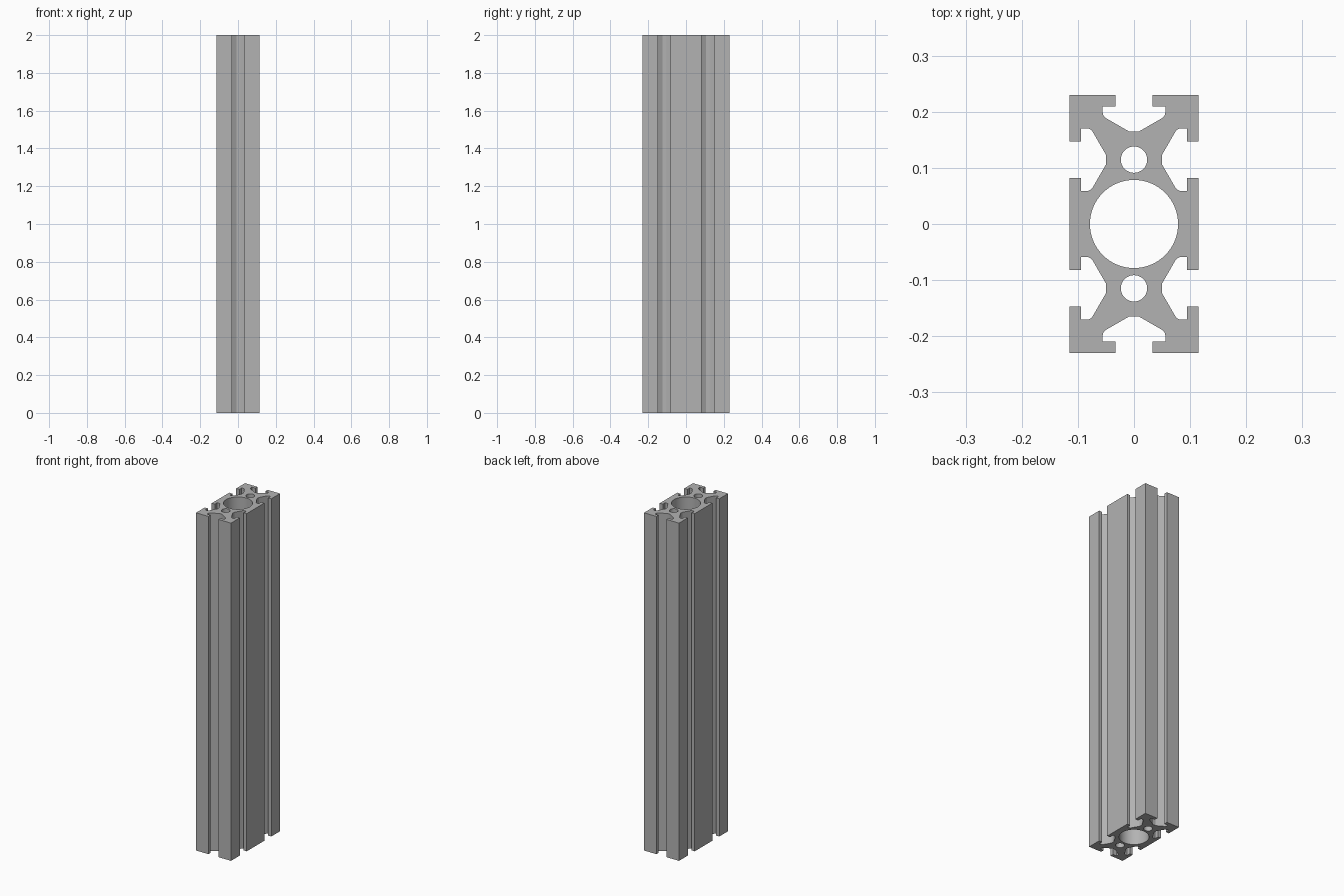
import bpy
import bmesh
import math
from mathutils import Vector

cube = bpy.data.objects.get("Cube")
if cube:
    bpy.data.objects.remove(cube, do_unlink=True)

HALF_W, HALF_D, HALF_L = 0.1147, 0.2295, 1.0
SLOT_Y = HALF_W


def half_slot():
    """One side of a slot as (offset, depth), from mouth to floor."""
    pts = [Vector(p) for p in ((0.0327, 0), (0.0327, 0.0198), (0.0558, 0.0198))]
    # Rounded undercut corner
    start, control, end = (Vector(p) for p in ((0.0558, 0.0305), (0.0558, 0.0375), (0.0489, 0.0415)))
    for i in range(7):
        t = i / 6
        pts.append(start * (1 - t) ** 2 + control * 2 * t * (1 - t) + end * t ** 2)
    pts.append(Vector((0.009, 0.0645)))
    return pts


def slot(x, y, degrees):
    """Whole slot cut into the wall that faces the given direction."""
    a = math.radians(degrees)
    out = Vector((math.cos(a), math.sin(a)))
    along = Vector((-out.y, out.x))
    half = half_slot()
    local = [(-u, d) for u, d in half] + [(u, d) for u, d in reversed(half)]
    return [Vector((x, y)) + along * u - out * d for u, d in local]


def circle(y, radius, count):
    return [(radius * math.cos(math.tau * i / count),
             y + radius * math.sin(math.tau * i / count)) for i in range(count)]


# Outer outline, counter-clockwise: corners and T-slots
outline = [(HALF_W, -HALF_D)]
outline += slot(HALF_W, -SLOT_Y, 0) + slot(HALF_W, SLOT_Y, 0)
outline += [(HALF_W, HALF_D)] + slot(0, HALF_D, 90) + [(-HALF_W, HALF_D)]
outline += slot(-HALF_W, SLOT_Y, 180) + slot(-HALF_W, -SLOT_Y, 180)
outline += [(-HALF_W, -HALF_D)] + slot(0, -HALF_D, 270)

# Central bore and the two screw holes
loops = [outline, circle(0, 0.0785, 64)]
loops += [circle(s * SLOT_Y, 0.0235, 40) for s in (1, -1)]

# Filled section extruded along the length
section = bpy.data.curves.new("rail_section", "CURVE")
section.dimensions = "2D"
section.fill_mode = "BOTH"
section.extrude = HALF_L
for loop in loops:
    spline = section.splines.new("POLY")
    spline.points.add(len(loop) - 1)
    for point, (x, y) in zip(spline.points, loop):
        point.co = (x, y, 0, 1)
    spline.use_cyclic_u = True

helper = bpy.data.objects.new("section_helper", section)
bpy.context.collection.objects.link(helper)
depsgraph = bpy.context.evaluated_depsgraph_get()
mesh = bpy.data.meshes.new_from_object(helper.evaluated_get(depsgraph))
bpy.data.objects.remove(helper, do_unlink=True)

# Weld caps to walls and stand the rail on the ground
bm = bmesh.new()
bm.from_mesh(mesh)
bmesh.ops.remove_doubles(bm, verts=bm.verts, dist=0.00002)
bmesh.ops.recalc_face_normals(bm, faces=bm.faces)
bmesh.ops.translate(bm, verts=bm.verts, vec=(0, 0, HALF_L))
bm.to_mesh(mesh)
bm.free()

rail = bpy.data.objects.new("slotted_rail", mesh)
mesh.name = "slotted_rail"
bpy.context.collection.objects.link(rail)

# Plain aluminium grey
grey = bpy.data.materials.new("aluminium_grey")
grey.use_nodes = True
colour = (0.45, 0.45, 0.45, 1)
grey.diffuse_color = colour
grey.node_tree.nodes["Principled BSDF"].inputs["Base Color"].default_value = colour
mesh.materials.clear()
mesh.materials.append(grey)

# Smooth bores and fillets, crisp edges elsewhere
bpy.ops.object.select_all(action="DESELECT")
rail.select_set(True)
bpy.context.view_layer.objects.active = rail
bpy.ops.object.shade_smooth_by_angle(angle=math.radians(25))
